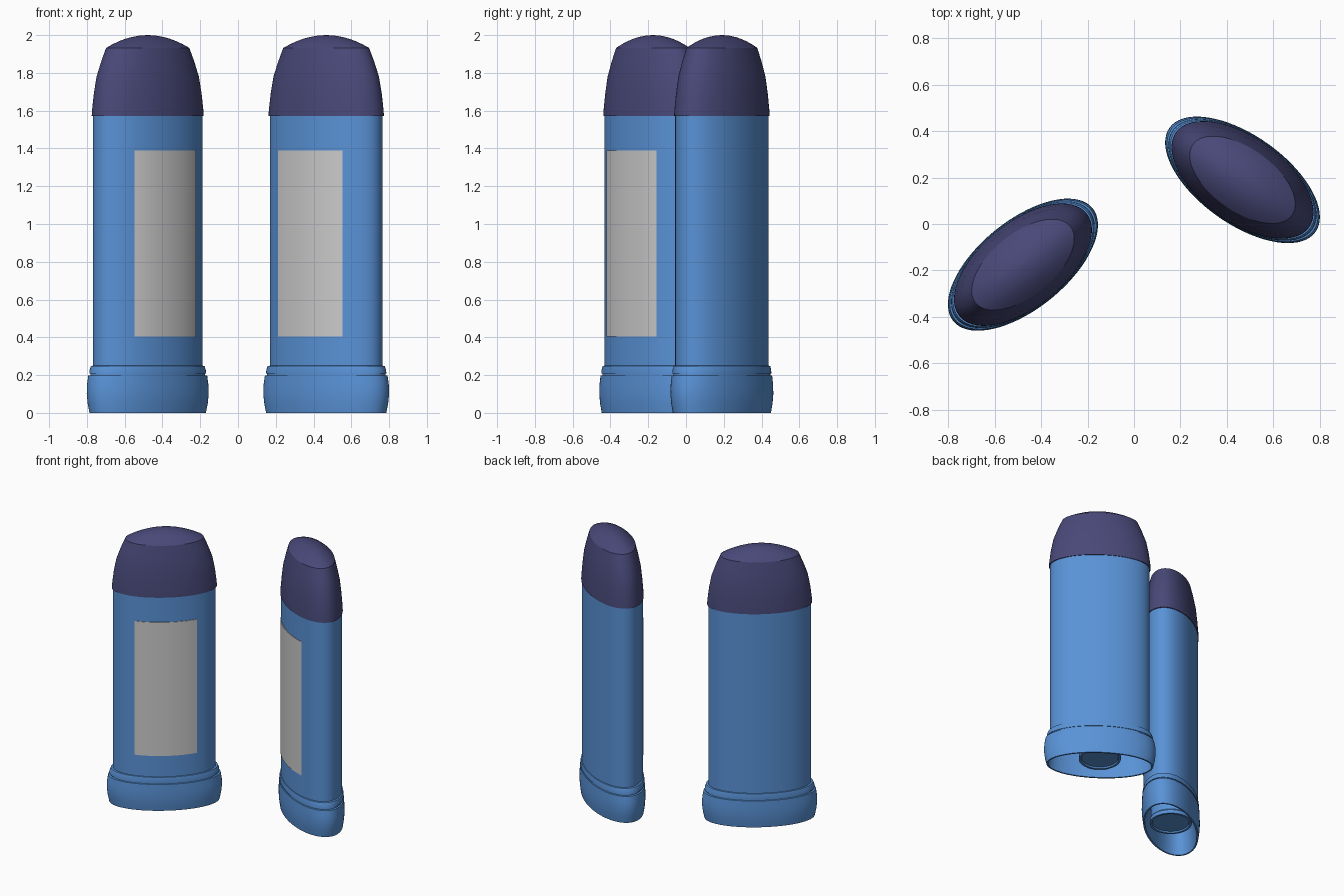
import bpy, bmesh, math
from mathutils import Matrix

if "Cube" in bpy.data.objects:
    bpy.data.objects.remove(bpy.data.objects["Cube"])

SEG = 72


def material(name, rgb):
    m = bpy.data.materials.new(name)
    m.diffuse_color = (*rgb, 1)
    m.use_nodes = True
    m.node_tree.nodes["Principled BSDF"].inputs["Base Color"].default_value = m.diffuse_color
    return m


blue = material("body_blue", (0.10, 0.29, 0.68))
navy = material("cap_navy", (0.065, 0.065, 0.19))


def finish(name, bm, mat, place):
    bmesh.ops.recalc_face_normals(bm, faces=bm.faces)
    me = bpy.data.meshes.new(name)
    bm.to_mesh(me)
    bm.free()
    ob = bpy.data.objects.new(name, me)
    bpy.context.collection.objects.link(ob)
    ob.matrix_world = place
    if mat:
        me.materials.append(mat)
    bpy.context.view_layer.objects.active = ob
    ob.select_set(True)
    bpy.ops.object.shade_smooth_by_angle(angle=math.radians(28))
    ob.select_set(False)
    return ob


def loft(name, profile, mat, place):
    """Stack elliptical rings (half width, half depth, height), capping both ends."""
    bm = bmesh.new()
    rings = []
    for a, b, z in profile:
        rings.append([bm.verts.new((a * math.cos(t), b * math.sin(t), z))
                      for t in (2 * math.pi * i / SEG for i in range(SEG))])
    for lo, hi in zip(rings, rings[1:]):
        for i in range(SEG):
            j = (i + 1) % SEG
            bm.faces.new((lo[i], lo[j], hi[j], hi[i]))
    bm.faces.new(rings[0])
    bm.faces.new(rings[-1])
    return finish(name, bm, mat, place)


def label(name, a, b, spread, z0, z1, place):
    """Thin curved panel following the front of the body."""
    bm = bmesh.new()
    n = 20
    cols = []
    for i in range(n + 1):
        t = -math.pi / 2 + spread * (2 * i / n - 1)
        cols.append([bm.verts.new(((a + d) * math.cos(t), (b + d) * math.sin(t), z))
                     for d, z in ((0.004, z0), (0.004, z1), (-0.002, z1), (-0.002, z0))])
    for p, q in zip(cols, cols[1:]):
        for k in range(4):
            m = (k + 1) % 4
            bm.faces.new((p[k], q[k], q[m], p[m]))
    bm.faces.new(cols[0])
    bm.faces.new(cols[-1])
    return finish(name, bm, None, place)


A, B = 0.344, 0.179  # body half width and half depth

# Base: hollow underside, bulging skirt, groove, ring
base = [(0.345, 0.150, 0.19), (0.358, 0.168, 0.0), (0.369, 0.180, 0.0),
        (0.380, 0.187, 0.05), (0.386, 0.190, 0.10), (0.384, 0.189, 0.15),
        (0.376, 0.187, 0.197), (0.362, 0.182, 0.199), (0.362, 0.182, 0.208),
        (0.368, 0.186, 0.208), (0.366, 0.186, 0.228), (0.358, 0.183, 0.248),
        (A, B, 0.25)]
body = [(A, B, 0.245), (A, B, 1.60)]

# Cap: tapered sides with a shallow dome
cap = [(0.340, 0.175, 1.572), (0.352, 0.183, 1.572), (0.350, 0.182, 1.60),
       (0.339, 0.175, 1.69), (0.322, 0.166, 1.78), (0.293, 0.151, 1.86),
       (0.262, 0.135, 1.932)]
cap += [(0.258 * s, 0.133 * s, 1.934 + 0.066 * (1 - s * s))
        for s in (0.99, 0.85, 0.7, 0.55, 0.4, 0.2, 0.02)]

# Turning dial recessed in the base
dial = [(0.125, 0.125, 0.058), (0.130, 0.130, 0.048), (0.145, 0.145, 0.048),
        (0.145, 0.145, 0.075), (0.138, 0.138, 0.085), (0.138, 0.138, 0.19)]

for side, x, y, angle in (("left", -0.478, -0.175, 39), ("right", 0.467, 0.19, -35.5)):
    place = Matrix.Translation((x, y, 0)) @ Matrix.Rotation(math.radians(angle), 4, 'Z')
    loft(f"{side}_base", base, blue, place)
    loft(f"{side}_body", body, blue, place)
    loft(f"{side}_cap", cap, navy, place)
    loft(f"{side}_dial", dial, blue, place)
    label(f"{side}_label", A, B, math.radians(37), 0.405, 1.39, place)
